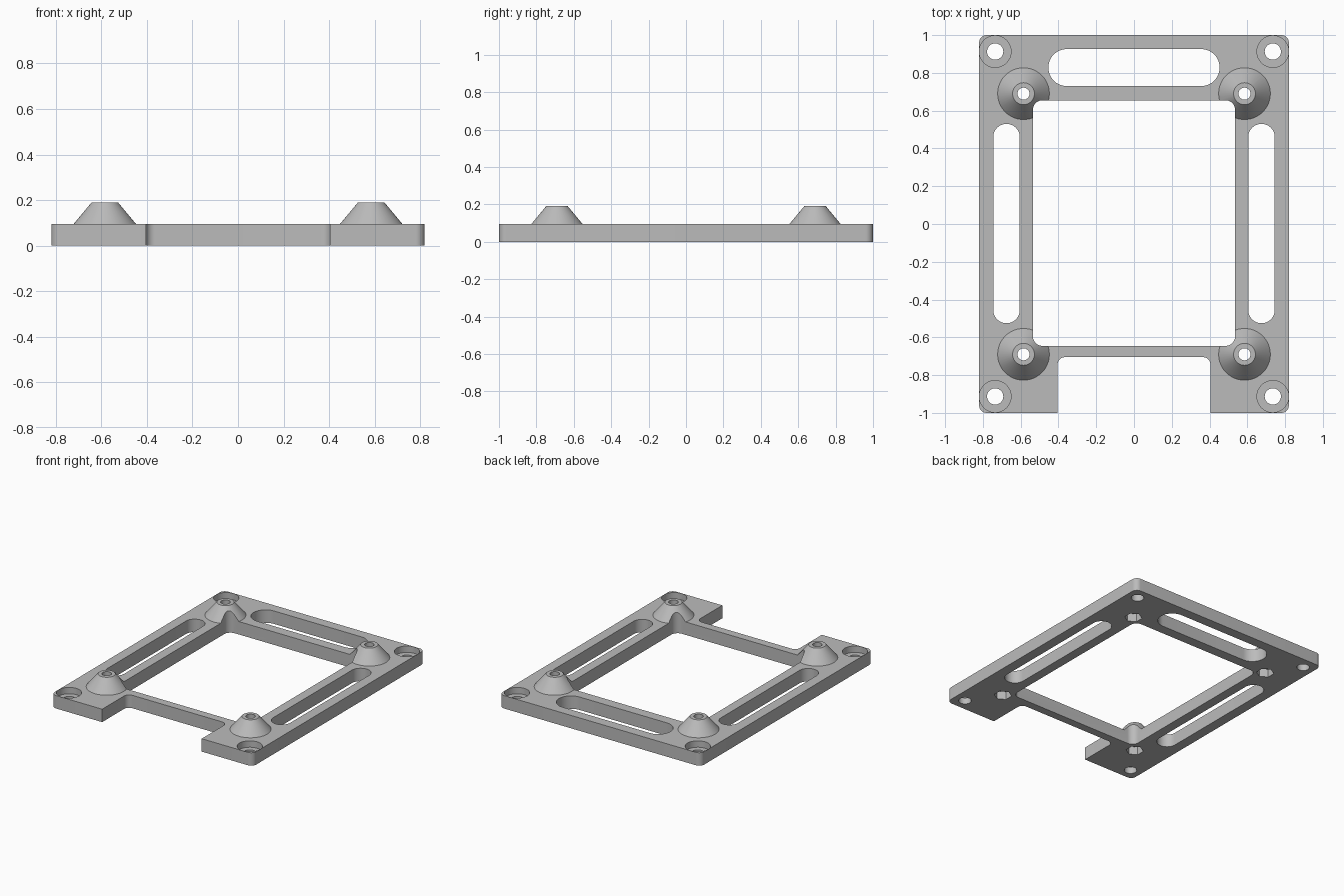
import bpy, bmesh, math

if "Cube" in bpy.data.objects:
    bpy.data.objects.remove(bpy.data.objects["Cube"], do_unlink=True)

PLATE = 0.095          # plate thickness
TOP = 0.19             # top of the standoffs
MOUNT = (0.585, 0.69)  # standoff centres
CORNER = (0.735, 0.913)

grey = bpy.data.materials.new("plain_grey")
grey.use_nodes = True
colour = (0.5, 0.5, 0.5, 1)
grey.diffuse_color = colour
grey.node_tree.nodes["Principled BSDF"].inputs["Base Color"].default_value = colour


def new_object(name, bm):
    bmesh.ops.recalc_face_normals(bm, faces=bm.faces[:])
    mesh = bpy.data.meshes.new(name)
    bm.to_mesh(mesh)
    bm.free()
    mesh.materials.append(grey)
    obj = bpy.data.objects.new(name, mesh)
    bpy.context.collection.objects.link(obj)
    return obj


def rounded_block(name, x0, x1, y0, y1, r, z0=-0.1, z1=0.4, steps=12):
    """Upright block with rounded corners."""
    bm = bmesh.new()
    centres = [(x1 - r, y1 - r), (x0 + r, y1 - r), (x0 + r, y0 + r), (x1 - r, y0 + r)]
    ring = []
    for q, (cx, cy) in enumerate(centres):
        for i in range(steps + 1):
            a = math.pi / 2 * (q + i / steps)
            ring.append(bm.verts.new((cx + r * math.cos(a), cy + r * math.sin(a), z0)))
    face = bm.faces.new(ring)
    side = bmesh.ops.extrude_face_region(bm, geom=[face])["geom"]
    for v in side:
        if isinstance(v, bmesh.types.BMVert):
            v.co.z = z1
    return new_object(name, bm)


def round_part(name, centre, r0, r1, z0, z1, sides=48):
    """Cylinder or truncated cone standing at a centre."""
    bm = bmesh.new()
    bmesh.ops.create_cone(bm, cap_ends=True, segments=sides, radius1=r0, radius2=r1, depth=z1 - z0)
    bmesh.ops.translate(bm, verts=bm.verts[:], vec=(*centre, (z0 + z1) / 2))
    return new_object(name, bm)


def combine(target, tool, operation):
    mod = target.modifiers.new(operation, "BOOLEAN")
    mod.operation, mod.object, mod.solver = operation, tool, "EXACT"
    bpy.context.view_layer.objects.active = target
    bpy.ops.object.modifier_apply(modifier=mod.name)
    bpy.data.objects.remove(tool, do_unlink=True)


def four(point):
    return [(sx * point[0], sy * point[1]) for sx in (-1, 1) for sy in (-1, 1)]


# Base plate with conical standoffs
frame = rounded_block("mounting_frame", -0.82, 0.82, -1, 1, 0.04, 0, PLATE)
slope = (0.137 - 0.058) / (TOP - PLATE)
for p in four(MOUNT):
    combine(frame, round_part("standoff", p, 0.137 + slope * 0.03, 0.058, PLATE - 0.03, TOP), "UNION")

# Central window, front notch and slots
cutters = [
    rounded_block("window", -0.535, 0.535, -0.645, 0.655, 0.05),
    rounded_block("front_notch", -0.405, 0.405, -1.3, -0.705, 0.04),
    rounded_block("back_slot", -0.453, 0.453, 0.73, 0.926, 0.097),
    rounded_block("left_slot", 0.605, 0.745, -0.525, 0.53, 0.0699),
    rounded_block("right_slot", -0.745, -0.605, -0.525, 0.53, 0.0699),
]

# Screw holes with hexagonal nut pockets below, and counterbored corner holes
for p in four(MOUNT):
    cutters.append(round_part("screw_hole", p, 0.032, 0.032, -0.1, 0.4))
    cutters.append(round_part("nut_pocket", p, 0.06, 0.06, -0.1, 0.06, 6))
for p in four(CORNER):
    cutters.append(round_part("corner_hole", p, 0.043, 0.043, -0.1, 0.4))
    cutters.append(round_part("counterbore", p, 0.084, 0.084, 0.048, 0.4))

for cutter in cutters:
    combine(frame, cutter, "DIFFERENCE")

bpy.ops.object.select_all(action="DESELECT")
frame.select_set(True)
bpy.context.view_layer.objects.active = frame
bpy.ops.object.shade_smooth_by_angle(angle=math.radians(30))
